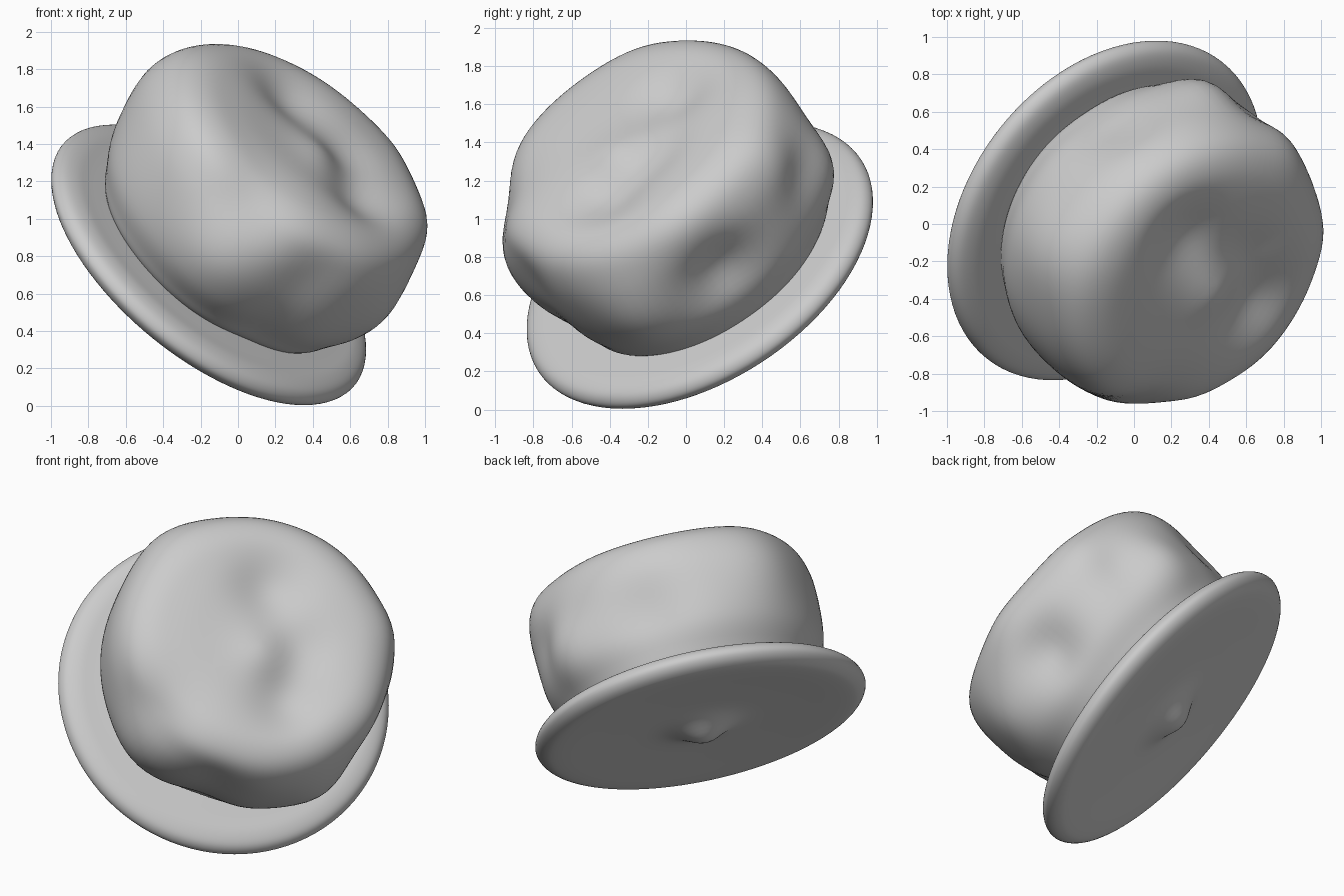
import bpy, bmesh, math
from mathutils import Matrix, Vector

cube = bpy.data.objects.get("Cube")
if cube:
    bpy.data.objects.remove(cube)

# One plain grey for the whole hat
grey = bpy.data.materials.new("soft_grey")
grey.use_nodes = True
colour = (0.6, 0.6, 0.6, 1)
grey.diffuse_color = colour
grey.node_tree.nodes["Principled BSDF"].inputs["Base Color"].default_value = colour

# Tilted frame: the hat leans forward and to its left
axis = Vector((0.568, -0.452, 0.687)).normalized()
side = Vector((0, 0, 1)).cross(axis).normalized()
up = axis.cross(side)
tilt = Matrix((side, up, axis)).transposed().to_4x4()
tilt.translation = (-0.16, 0.075, 0.75)


def spline(points, steps):
    """Smooth curve through the profile points."""
    pts = [Vector(p) for p in points]
    pts = [2 * pts[0] - pts[1]] + pts + [2 * pts[-1] - pts[-2]]
    out = []
    for a, b, c, d in zip(pts, pts[1:], pts[2:], pts[3:]):
        for i in range(steps):
            t = i / steps
            out.append(0.5 * (2 * b + (c - a) * t + (2 * a - 5 * b + 4 * c - d) * t * t
                              + (3 * b - a - 3 * c + d) * t ** 3))
    return out + [pts[-2]]


def lathe(name, profile, lumps, offset, steps=5, segments=96):
    """Spin a (radius, height) profile, then push soft lumps along the normals."""
    bm = bmesh.new()
    verts = [bm.verts.new((max(r, 0), 0, h)) for r, h in spline(profile, steps)]
    edges = [bm.edges.new(pair) for pair in zip(verts, verts[1:])]
    bmesh.ops.spin(bm, geom=verts + edges, axis=(0, 0, 1), cent=(0, 0, 0),
                   angle=math.tau, steps=segments)
    bmesh.ops.remove_doubles(bm, verts=bm.verts, dist=0.0005)
    bmesh.ops.recalc_face_normals(bm, faces=bm.faces)
    bm.normal_update()
    moves = []
    for v in bm.verts:
        push = sum(amount * math.exp(-((v.co - Vector(spot)).length / size) ** 2)
                   for spot, size, amount in lumps)
        moves.append((v, v.normal * push))
    for v, move in moves:
        v.co += move
    mesh = bpy.data.meshes.new(name)
    bm.to_mesh(mesh)
    bm.free()
    mesh.materials.append(grey)
    mesh.shade_smooth()
    obj = bpy.data.objects.new(name, mesh)
    obj.matrix_world = tilt @ Matrix.Translation(offset)
    bpy.context.collection.objects.link(obj)


def polar(angle, radius, height):
    a = math.radians(angle)
    return (radius * math.cos(a), radius * math.sin(a), height)


# Flat brim with a fat rounded lip and a soft knob underneath
lathe("brim",
      [(0, -0.055), (0.15, -0.055), (0.3, -0.055), (0.6, -0.065), (0.88, -0.075),
       (0.97, -0.055), (1.012, 0.0), (0.985, 0.055), (0.91, 0.082), (0.8, 0.085),
       (0.6, 0.09)],
      [((0, 0, -0.055), 0.16, 0.11)],
      (0, 0, 0))

# Puffy crown, dented on its top and round its wall
lathe("crown",
      [(0.6, 0.03), (0.73, 0.07), (0.79, 0.16), (0.85, 0.3), (0.87, 0.5),
       (0.86, 0.7), (0.8, 0.85), (0.68, 0.93), (0.5, 0.955), (0.25, 0.955), (0, 0.95)],
      [(polar(-37, 0.87, 0.48), 0.22, -0.10),
       (polar(-42, 0.8, 0.85), 0.2, 0.02),
       (polar(-72, 0.87, 0.48), 0.22, 0.05),
       (polar(-118, 0.87, 0.66), 0.22, -0.05),
       (polar(-118, 0.84, 0.25), 0.22, -0.05),
       (polar(-155, 0.82, 0.87), 0.27, -0.08),
       (polar(-150, 0.87, 0.5), 0.25, 0.055),
       (polar(24, 0.87, 0.38), 0.2, 0.06),
       (polar(9, 0.87, 0.52), 0.16, -0.025),
       (polar(2, 0.85, 0.75), 0.18, 0.025),
       (polar(64, 0.86, 0.4), 0.25, -0.06),
       (polar(116, 0.87, 0.62), 0.28, 0.05),
       ((0.13, 0.33, 0.96), 0.22, -0.08),
       ((0.09, -0.38, 0.96), 0.22, -0.08),
       ((0.24, -0.08, 0.96), 0.2, -0.05),
       ((0.0, -0.1, 0.95), 0.16, 0.04)],
      (0.035, 0.015, 0.005))
